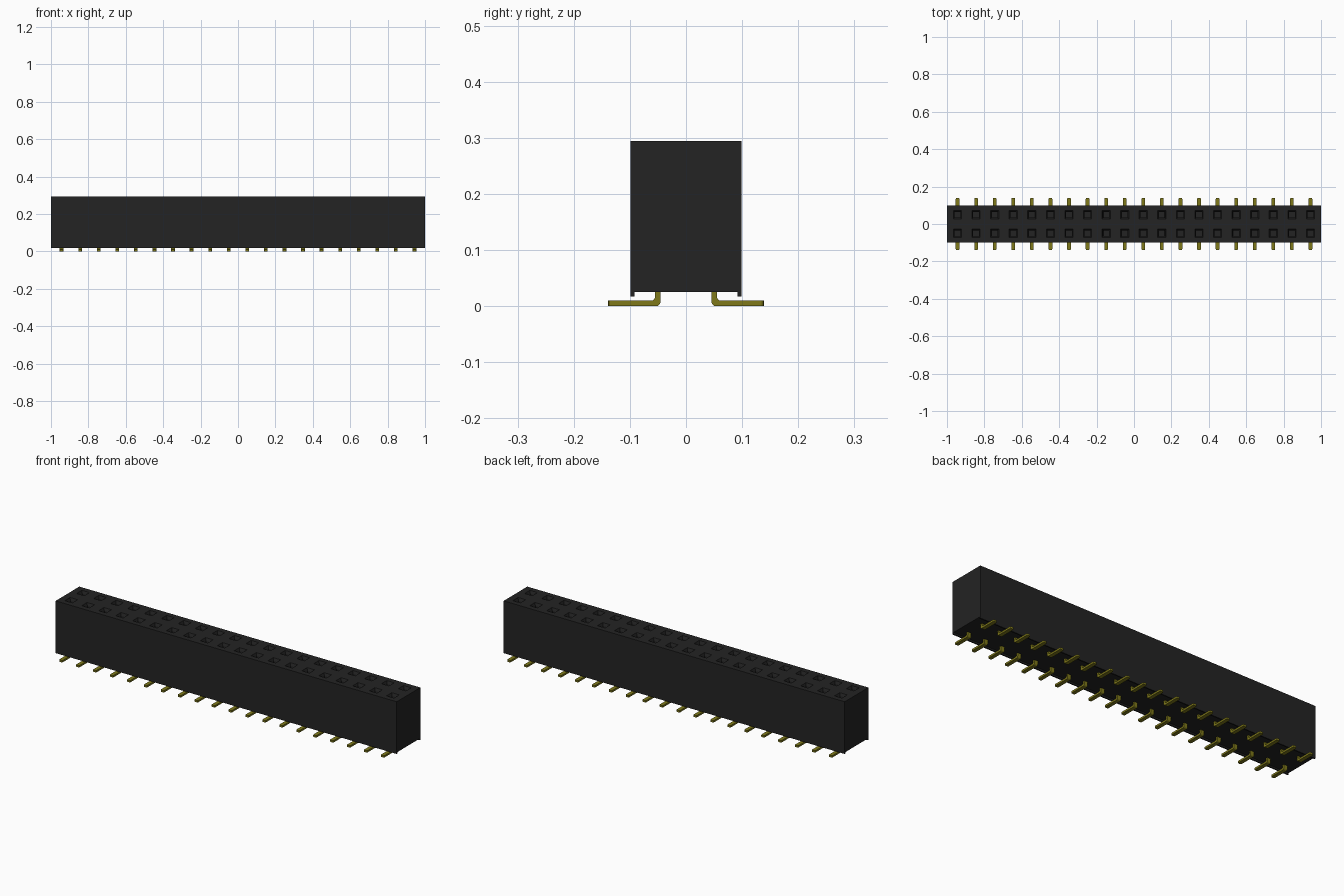
import bpy, bmesh, math
from mathutils import Matrix

if "Cube" in bpy.data.objects:
    bpy.data.objects.remove(bpy.data.objects["Cube"])

COUNT, PITCH = 20, 0.0993
HALF_Y, TOP, BASE = 0.099, 0.294, 0.025
ROW_Y, SOCKET = 0.0497, 0.022
columns = [(i - (COUNT - 1) / 2) * PITCH for i in range(COUNT)]


def material(name, color, rough):
    m = bpy.data.materials.new(name)
    m.use_nodes = True
    m.diffuse_color = (*color, 1)
    bsdf = m.node_tree.nodes["Principled BSDF"]
    bsdf.inputs["Base Color"].default_value = (*color, 1)
    bsdf.inputs["Roughness"].default_value = rough
    return m


def mesh_from(bm, name, mat):
    bmesh.ops.recalc_face_normals(bm, faces=bm.faces[:])
    me = bpy.data.meshes.new(name)
    bm.to_mesh(me)
    bm.free()
    me.materials.append(mat)
    return me


def add(name, me):
    ob = bpy.data.objects.new(name, me)
    bpy.context.collection.objects.link(ob)
    return ob


black = material("black plastic", (0.017, 0.017, 0.017), 0.6)
gold = material("gold contact", (0.21, 0.19, 0.01), 0.5)

# Housing: gridded top face, walls pulled down from its border, closed base
xs = [-1.0] + [c + s for c in columns for s in (-SOCKET, SOCKET)] + [1.0]
ys = [-HALF_Y] + [r + s for r in (-ROW_Y, ROW_Y) for s in (-SOCKET, SOCKET)] + [HALF_Y]
bm = bmesh.new()
grid = [[bm.verts.new((x, y, TOP)) for y in ys] for x in xs]
sockets = []
for i in range(len(xs) - 1):
    for j in range(len(ys) - 1):
        f = bm.faces.new((grid[i][j], grid[i + 1][j], grid[i + 1][j + 1], grid[i][j + 1]))
        if i % 2 and j % 2:
            sockets.append(f)
border = [e for e in bm.edges if e.is_boundary]
walls = bmesh.ops.extrude_edge_only(bm, edges=border)["geom"]
for v in walls:
    if isinstance(v, bmesh.types.BMVert):
        v.co.z = BASE
bmesh.ops.holes_fill(bm, edges=[e for e in bm.edges if e.is_boundary], sides=0)
bm.normal_update()
# Sockets: tapered lead-in, then a straight well
bmesh.ops.inset_individual(bm, faces=sockets, thickness=0.009, depth=-0.014)
bmesh.ops.inset_individual(bm, faces=sockets, thickness=0.0003, depth=-0.1)
add("housing", mesh_from(bm, "housing", black))

# Thin standoff rails under both long edges
for name, side in (("front_rail", -1), ("back_rail", 1)):
    bm = bmesh.new()
    bmesh.ops.create_cube(bm, size=1, matrix=Matrix.Translation(
        (0, side * (HALF_Y - 0.0035), 0.0215)) @ Matrix.Diagonal((2, 0.007, 0.009, 1)))
    add(name, mesh_from(bm, name, black))


# Contact: L-shaped bent strip with rounded elbow and chamfered tip
def arc(radius, cy, cz):
    return [(cy + radius * math.cos(a), cz + radius * math.sin(a))
            for a in (-math.pi / 2 + k * math.pi / 8 for k in range(5))]


TIP, WIDTH = -0.139, 0.02
profile = [(TIP, 0.0)] + arc(0.008, -0.0535, 0.008) + [(-0.0455, 0.04), (-0.0555, 0.04)]
profile += arc(0.006, -0.0615, 0.016)[::-1] + [(TIP, 0.01)]
bm = bmesh.new()
face = bm.faces.new([bm.verts.new((-WIDTH / 2, y, z)) for y, z in profile])
ext = bmesh.ops.extrude_face_region(bm, geom=[face])["geom"]
bmesh.ops.translate(bm, vec=(WIDTH, 0, 0),
                    verts=[v for v in ext if isinstance(v, bmesh.types.BMVert)])
tip_edges = [e for e in bm.edges if all(abs(v.co.y - TIP) < 1e-5 for v in e.verts)
             and abs(e.verts[0].co.x - e.verts[1].co.x) < 1e-5]
bmesh.ops.bevel(bm, geom=tip_edges, offset=0.005, segments=2, profile=0.5, affect='EDGES')
contact = mesh_from(bm, "contact", gold)

for i, x in enumerate(columns):
    for row, turn in (("front", 0), ("back", math.pi)):
        ob = add(f"{row}_contact_{i + 1}", contact)
        ob.location.x = x
        ob.rotation_euler.z = turn
